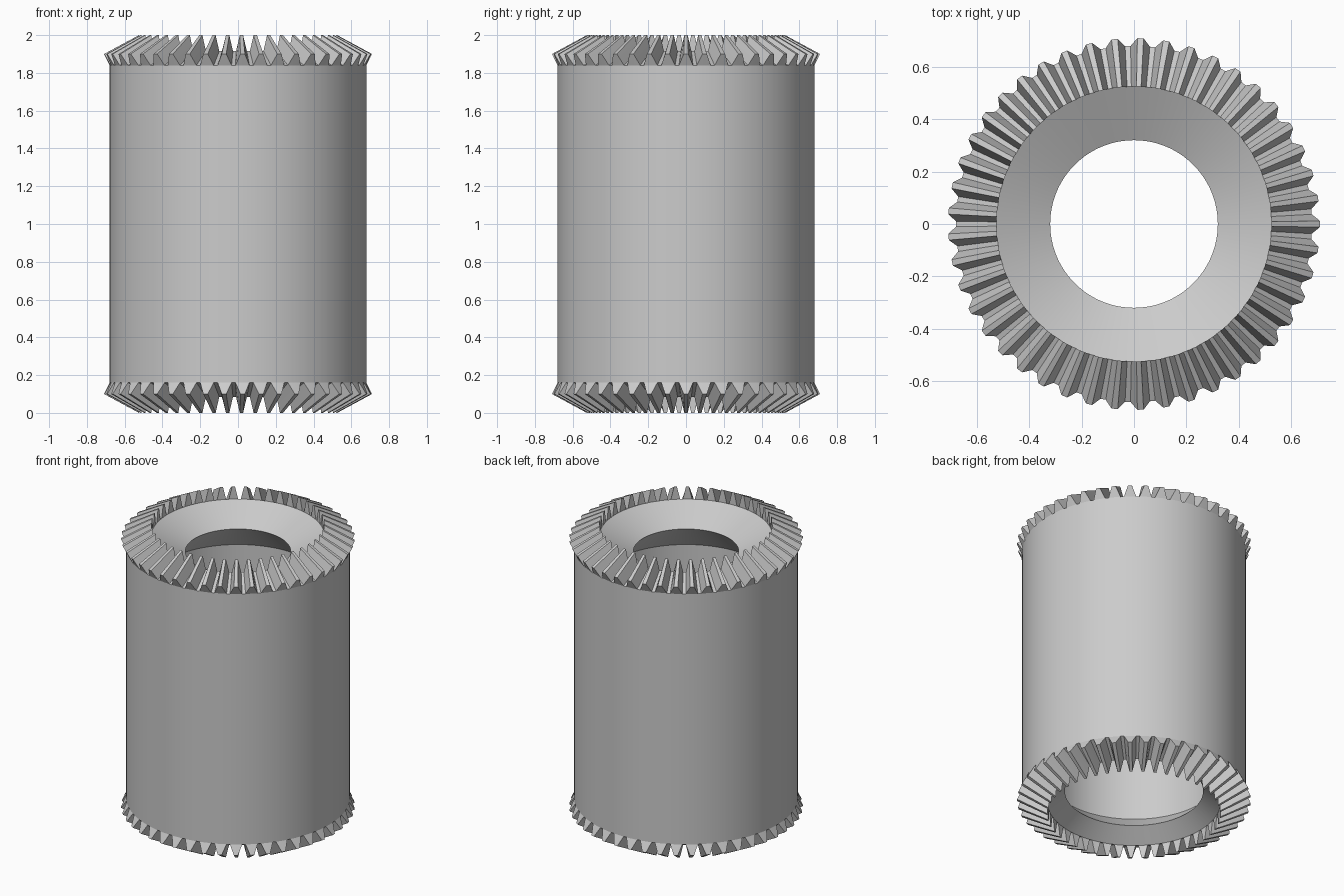
import bpy, bmesh, math

if "Cube" in bpy.data.objects:
    bpy.data.objects.remove(bpy.data.objects["Cube"], do_unlink=True)

TEETH = 45
HEIGHT = 2.0

metal = bpy.data.materials.new("light_grey")
metal.use_nodes = True
colour = (0.6, 0.6, 0.6, 1)
metal.diffuse_color = colour
metal.node_tree.nodes["Principled BSDF"].inputs["Base Color"].default_value = colour

# One tooth: (fraction of pitch, rise from root to tip)
TOOTH = [(-0.39, 0), (-0.24, 0.55), (-0.12, 1), (0.12, 1), (0.24, 0.55), (0.39, 0)]
STATIONS = [((i + f) * 2 * math.pi / TEETH, rise)
            for i in range(TEETH) for f, rise in TOOTH]


def sweep(name, root, tip, closed):
    """Revolve a profile of (radius, z), blending from root to tip over each tooth."""
    bm = bmesh.new()
    rings = []
    for angle, t in STATIONS:
        ring = []
        for (r0, z0), (r1, z1) in zip(root, tip):
            r, z = r0 + (r1 - r0) * t, z0 + (z1 - z0) * t
            ring.append(bm.verts.new((r * math.cos(angle), r * math.sin(angle), z)))
        rings.append(ring)
    n = len(root)
    for k, ring in enumerate(rings):
        after = rings[(k + 1) % len(rings)]
        for j in range(n if closed else n - 1):
            m = (j + 1) % n
            bm.faces.new((ring[j], after[j], after[m], ring[m]))
    # Merge the points that meet at the tooth roots
    bmesh.ops.remove_doubles(bm, verts=bm.verts, dist=0.0005)
    bmesh.ops.dissolve_degenerate(bm, edges=bm.edges, dist=0.0001)
    if root[0][1] > root[-1][1] and not closed:
        bmesh.ops.reverse_faces(bm, faces=bm.faces)
    mesh = bpy.data.meshes.new(name)
    bm.to_mesh(mesh)
    bm.free()
    mesh.materials.append(metal)
    obj = bpy.data.objects.new(name, mesh)
    bpy.context.collection.objects.link(obj)
    bpy.ops.object.select_all(action="DESELECT")
    obj.select_set(True)
    bpy.context.view_layer.objects.active = obj
    bpy.ops.object.shade_smooth_by_angle(angle=math.radians(20))
    return obj


# Outer wall of the sleeve
wall = [(0.68, 0.16), (0.68, 1.84)]
sweep("outer_wall", wall, wall, False)

# Bore: dished mouth at each end, with sloping shoulders inside
bore = [(0.525, 1.915), (0.32, 1.81), (0.525, 1.61),
        (0.525, 0.27), (0.42, 0.165), (0.525, 0.085)]
bore_obj = sweep("inner_bore", bore, bore, False)
bore_obj.data.flip_normals()

# Bevel teeth on both ends
root = [(0.68, 1.84), (0.68, 1.84), (0.525, 1.915), (0.525, 1.915)]
tip = [(0.68, 1.84), (0.71, 1.90), (0.525, 2.0), (0.525, 1.915)]


def flip(points):
    return [(r, HEIGHT - z) for r, z in points]


sweep("upper_teeth", root, tip, False)
sweep("lower_teeth", flip(root), flip(tip), False)

# Make the normals of the open strips point away from the solid
for name, side in (("outer_wall", 0), ("inner_bore", 1), ("upper_teeth", 0), ("lower_teeth", 0)):
    mesh = bpy.data.objects[name].data
    total = 0
    for p in mesh.polygons:
        c = p.center
        if side:
            total -= (p.normal.x * c.x + p.normal.y * c.y) * p.area
        else:
            total += p.normal.dot((c.x, c.y, (c.z - 1) * 0.5)) * p.area
    if total < 0:
        mesh.flip_normals()
